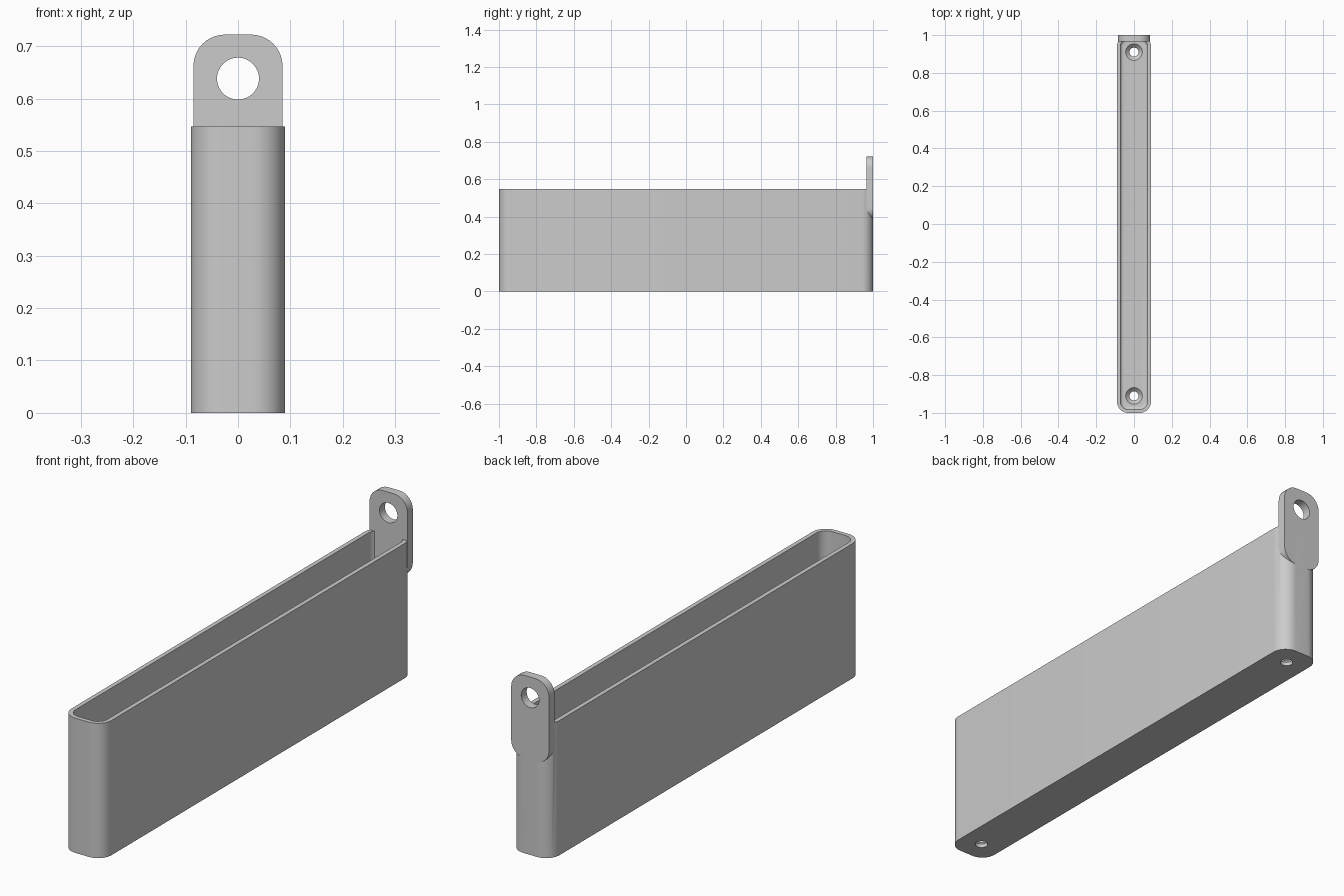
import bpy, bmesh, math
from mathutils import Matrix, Vector

cube = bpy.data.objects.get("Cube")
if cube:
    bpy.data.objects.remove(cube, do_unlink=True)

grey = bpy.data.materials.new("plain grey")
grey.use_nodes = True
colour = (0.6, 0.6, 0.6, 1)
grey.diffuse_color = colour
grey.node_tree.nodes["Principled BSDF"].inputs["Base Color"].default_value = colour


def rounded(hx, hy, r, steps=10):
    """Rounded rectangle outline, counter-clockwise."""
    pts = []
    for k, (sx, sy) in enumerate([(1, 1), (-1, 1), (-1, -1), (1, -1)]):
        for i in range(steps + 1):
            a = math.pi / 2 * (k + i / steps)
            pts.append((sx * (hx - r) + r * math.cos(a), sy * (hy - r) + r * math.sin(a)))
    return pts


def circle(r, n=48):
    return [(r * math.cos(2 * math.pi * i / n), r * math.sin(2 * math.pi * i / n)) for i in range(n)]


def loft(name, sections, matrix=Matrix()):
    """Skin a stack of (outline, height) sections and cap both ends."""
    bm = bmesh.new()
    rings = [[bm.verts.new(matrix @ Vector((x, y, z))) for x, y in pts] for pts, z in sections]
    for a, b in zip(rings, rings[1:]):
        for i in range(len(a)):
            j = (i + 1) % len(a)
            bm.faces.new((a[i], a[j], b[j], b[i]))
    bm.faces.new(rings[0][::-1])
    bm.faces.new(rings[-1])
    bmesh.ops.recalc_face_normals(bm, faces=bm.faces)
    mesh = bpy.data.meshes.new(name)
    bm.to_mesh(mesh)
    bm.free()
    ob = bpy.data.objects.new(name, mesh)
    bpy.context.collection.objects.link(ob)
    mesh.materials.append(grey)
    return ob


def combine(ob, other, operation):
    mod = ob.modifiers.new(other.name, "BOOLEAN")
    mod.object, mod.operation, mod.solver = other, operation, "EXACT"
    bpy.context.view_layer.objects.active = ob
    bpy.ops.object.modifier_apply(modifier=mod.name)
    bpy.data.objects.remove(other, do_unlink=True)


HX, HY, H, R = 0.09, 1.0, 0.547, 0.06
WALL, FLOOR, FILLET = 0.018, 0.035, 0.016

# Open tray: outer shell, then down the inside to a filleted floor
sections = [(rounded(HX, HY, R), 0), (rounded(HX, HY, R), H)]
sections.append((rounded(HX - WALL, HY - WALL, R - WALL), H))
for i in range(7):
    a = math.pi / 2 * i / 6
    d = WALL + FILLET * (1 - math.cos(a))
    sections.append((rounded(HX - d, HY - d, R - d), FLOOR + FILLET * (1 - math.sin(a))))
tray = loft("tray", sections)

# Hanging tab standing on the back wall
low, high, thick = 0.385, 0.722, 0.035
upright = Matrix.Translation((0, HY, (low + high) / 2)) @ Matrix.Rotation(math.pi / 2, 4, "X")
outline = rounded(0.085, (high - low) / 2, 0.06)
tab = loft("hanging_tab", [(outline, 0), (outline, thick)], upright)
through = Matrix.Translation((0, HY, 0.638)) @ Matrix.Rotation(math.pi / 2, 4, "X")
combine(tab, loft("tab_hole", [(circle(0.04), -0.1), (circle(0.04), 0.1)], through), "DIFFERENCE")
combine(tray, tab, "UNION")

# Countersunk screw holes in the floor
for y in (-0.91, 0.91):
    profile = [(0.024, -0.05), (0.024, FLOOR - 0.02), (0.044, FLOOR), (0.044, FLOOR + 0.02)]
    cutter = loft("screw_hole", [(circle(r), z) for r, z in profile], Matrix.Translation((0, y, 0)))
    combine(tray, cutter, "DIFFERENCE")

tray.name = "wall_tray"
bpy.ops.object.select_all(action="DESELECT")
tray.select_set(True)
bpy.context.view_layer.objects.active = tray
bpy.ops.object.shade_smooth_by_angle(angle=math.radians(30))
